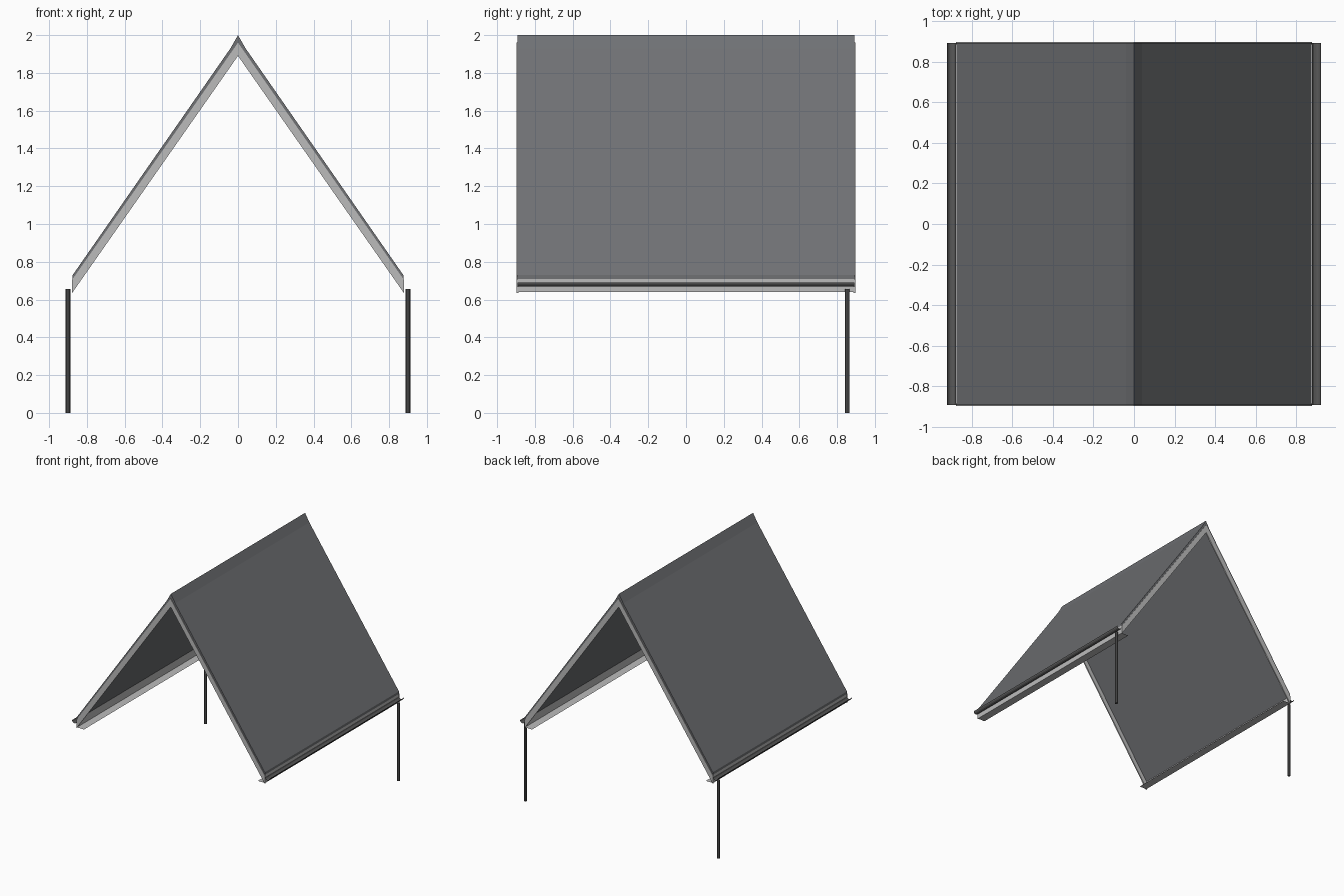
import bpy, math

if "Cube" in bpy.data.objects:
    bpy.data.objects.remove(bpy.data.objects["Cube"])

L = 0.893  # half length of the roof


def mat(name, c):
    m = bpy.data.materials.new(name)
    m.diffuse_color = (*c, 1)
    m.use_nodes = True
    m.node_tree.nodes["Principled BSDF"].inputs["Base Color"].default_value = m.diffuse_color
    return m


ROOF = mat("roof_grey", (0.16, 0.165, 0.175))
TRIM = mat("trim_grey", (0.5, 0.5, 0.5))
DARK = mat("gutter_grey", (0.1, 0.1, 0.1))


def extrude_y(name, pts, y0, y1, material, closed=True):
    """Sweep an x/z profile along y; open profiles give a thin sheet."""
    n = len(pts)
    verts = [(x, y, z) for y in (y0, y1) for x, z in pts]
    faces = [(i, (i + 1) % n, n + (i + 1) % n, n + i)
             for i in range(n if closed else n - 1)]
    if closed:
        faces += [tuple(range(n))[::-1], tuple(range(n, 2 * n))]
    me = bpy.data.meshes.new(name)
    me.from_pydata(verts, [], faces)
    me.materials.append(material)
    ob = bpy.data.objects.new(name, me)
    bpy.context.collection.objects.link(ob)
    return ob


def gable(half):
    """Close a right-hand profile (listed ridge -> eave -> ridge) over x = 0."""
    inner = [(-x, z) for x, z in reversed(half) if x > 0]
    return half + inner


# Roof slab with a slightly steeper ridge cap
extrude_y("roof", gable([(0, 2.0), (0.04, 1.93), (0.875, 0.73),
                         (0.875, 0.705), (0, 1.955)])[::-1], -L, L, ROOF)

# Barge boards on both gable ends
for label, y in (("front", -L), ("back", L - 0.002)):
    for s, side in ((-1, "left"), (1, "right")):
        pts = [(0, 1.96), (0.878 * s, 0.705), (0.878 * s, 0.635), (0, 1.89)]
        extrude_y(f"{label}_barge_board_{side}", pts[::-s],
                  y - 0.004, y + 0.006, TRIM)

for s, side in ((-1, "left"), (1, "right")):
    # Fascia board and soffit strip under the eave
    extrude_y(f"fascia_{side}", [(0.877 * s, 0.71), (0.877 * s, 0.64)][::s],
              -L, L, TRIM, closed=False)
    extrude_y(f"soffit_{side}", [(0.877 * s, 0.64), (0.81 * s, 0.64)][::s],
              -L, L, TRIM, closed=False)

    # Half-round gutter, open at the top
    arc = [(0.9 * s + 0.022 * s * math.cos(math.radians(a)),
            0.69 + 0.022 * math.sin(math.radians(a)))
           for a in range(0, -181, -30)]
    extrude_y(f"gutter_{side}", arc[::-s], -L, L, DARK, closed=False)

    # Downpipe at the back corner
    bpy.ops.mesh.primitive_cylinder_add(vertices=8, radius=0.0125, depth=0.655,
                                        location=(0.9 * s, 0.853, 0.3275))
    pipe = bpy.context.object
    pipe.name = f"downpipe_{side}"
    pipe.data.materials.append(DARK)
